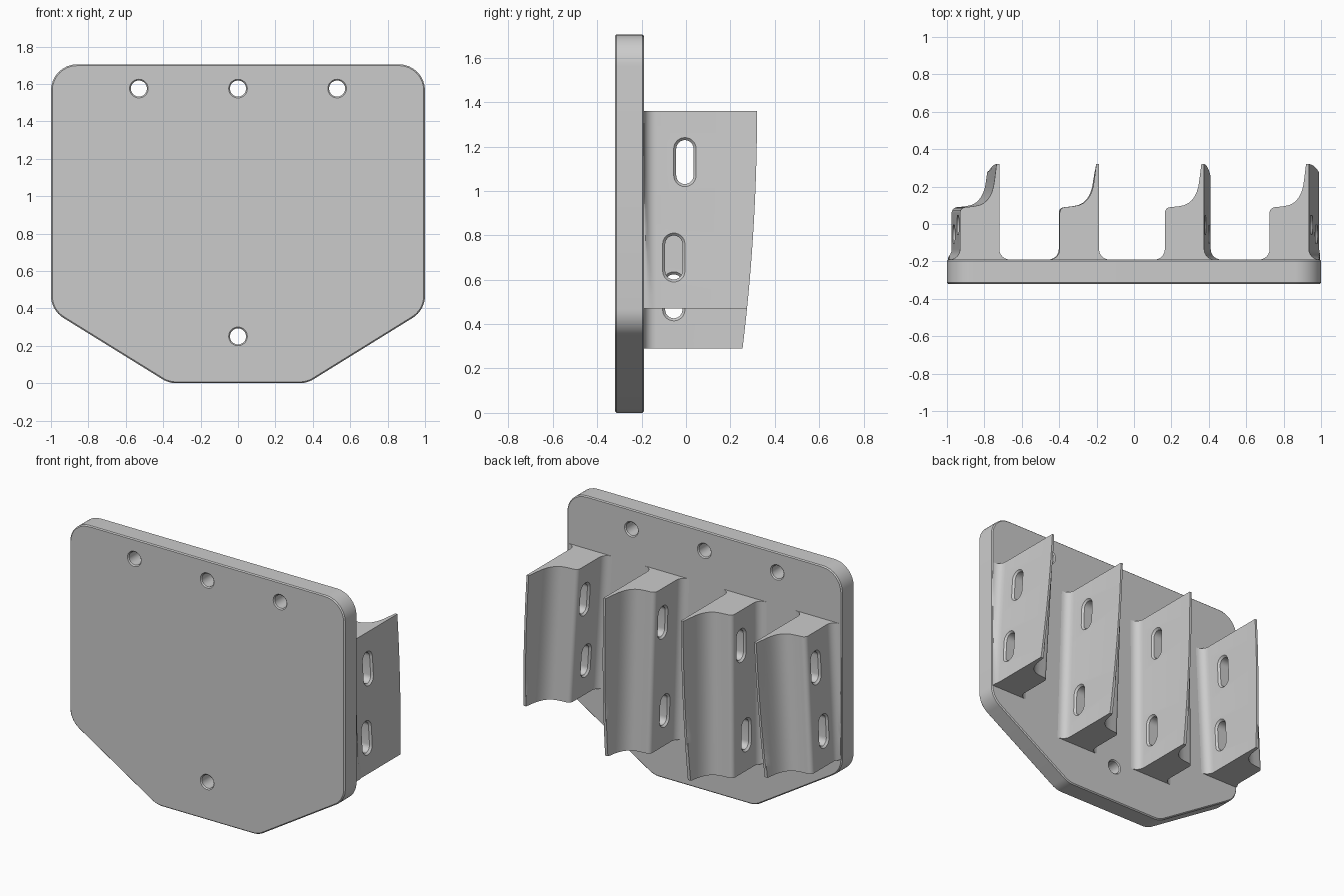
import bpy, bmesh, math
from mathutils import Vector

cube = bpy.data.objects.get("Cube")
if cube:
    bpy.data.objects.remove(cube, do_unlink=True)

grey = bpy.data.materials.new("plain grey")
grey.use_nodes = True
GREY = (0.6, 0.6, 0.6, 1)
grey.diffuse_color = GREY
grey.node_tree.nodes["Principled BSDF"].inputs["Base Color"].default_value = GREY

BACK = -0.19   # rear face of the plate
TOP = 1.36     # top of the holders


def loft(name, rings):
    """Closed solid through rings that share a point count."""
    bm = bmesh.new()
    loops = [[bm.verts.new(p) for p in ring] for ring in rings]
    n = len(loops[0])
    for a, b in zip(loops, loops[1:]):
        for i in range(n):
            j = (i + 1) % n
            bm.faces.new((a[i], a[j], b[j], b[i]))
    bm.faces.new(loops[0])
    bm.faces.new(loops[-1])
    bmesh.ops.recalc_face_normals(bm, faces=bm.faces)
    mesh = bpy.data.meshes.new(name)
    bm.to_mesh(mesh)
    bm.free()
    mesh.materials.append(grey)
    obj = bpy.data.objects.new(name, mesh)
    bpy.context.collection.objects.link(obj)
    return obj


def activate(obj):
    bpy.ops.object.select_all(action='DESELECT')
    obj.select_set(True)
    bpy.context.view_layer.objects.active = obj


def cut(obj, cutters):
    activate(obj)
    for c in cutters:
        c.hide_render = True
        mod = obj.modifiers.new("cut", 'BOOLEAN')
        mod.operation = 'DIFFERENCE'
        mod.solver = 'EXACT'
        mod.object = c
        bpy.ops.object.modifier_apply(modifier=mod.name)
        bpy.data.objects.remove(c, do_unlink=True)


def rounded(corners, r, steps=8):
    """Polygon with every corner replaced by an arc."""
    pts = [Vector((x, 0, z)) for x, z in corners]
    out = []
    for i, p in enumerate(pts):
        a = (pts[i - 1] - p).normalized()
        b = (pts[(i + 1) % len(pts)] - p).normalized()
        half = a.angle(b) / 2
        centre = p + (a + b).normalized() * r / math.sin(half)
        start = (p + a * r / math.tan(half) - centre).normalized()
        end = (p + b * r / math.tan(half) - centre).normalized()
        out += [centre + start.slerp(end, k / steps).normalized() * r for k in range(steps + 1)]
    return out


# Mounting plate with screw holes
right = [(0.37, 0), (1, 0.39), (1, 1.705)]
outline = rounded(right + [(-x, z) for x, z in reversed(right)], 0.14)
plate = loft("mounting_plate", [[(p.x, y, p.z) for p in outline] for y in (-0.32, BACK)])
holes = []
for x, z in [(-0.53, 1.575), (0, 1.575), (0.53, 1.575), (0, 0.25)]:
    ring = [(x + 0.043 * math.cos(t * math.pi / 16), z + 0.043 * math.sin(t * math.pi / 16))
            for t in range(32)]
    holes.append(loft("hole_cutter", [[(u, y, v) for u, v in ring] for y in (-0.5, 0)]))
cut(plate, holes)
bevel = plate.modifiers.new("edge", 'BEVEL')
bevel.width = 0.007
bevel.segments = 1
bevel.limit_method = 'ANGLE'
bpy.ops.object.modifier_apply(modifier=bevel.name)
bpy.ops.object.shade_smooth_by_angle(angle=math.radians(30))


# Holder cross-section, from the right foot over the tip to the left foot
def arc(cx, cy, r, a0, a1, n=6):
    return [(cx + r * math.cos(math.radians(a0 + (a1 - a0) * k / n)),
             cy + r * math.sin(math.radians(a0 + (a1 - a0) * k / n))) for k in range(n + 1)]


WIDTH = 0.21
FOOT = 0.055
profile = [(FOOT, BACK - 0.01)]
profile += arc(FOOT, BACK + FOOT, FOOT, 270, 180)
profile += [(0, 0.32), (-0.015, 0.32), (-0.02, 0.28), (-0.025, 0.24), (-0.031, 0.2),
            (-0.04, 0.17), (-0.051, 0.147), (-0.065, 0.128), (-0.083, 0.112),
            (-0.105, 0.101), (-0.14, 0.094)]
profile += arc(0.03 - WIDTH, 0.06, 0.03, 90, 180)
profile += arc(-WIDTH - FOOT, BACK + FOOT, FOOT, 0, -90)
profile += [(-WIDTH - FOOT, BACK - 0.01)]


def slot(x_at, y, z):
    """Oblong cutter that widens at both faces to leave a chamfer."""
    rings = []
    for x, r in [(-WIDTH - 0.012, 0.062), (0.012 - WIDTH, 0.039), (-0.012, 0.039), (0.012, 0.062)]:
        ends = arc(0, 0.06, r, 0, 180, 12) + arc(0, -0.06, r, 180, 360, 12)
        rings.append([(x + x_at(z + v), y + u, z + v) for u, v in ends])
    return loft("slot_cutter", rings)


def holder(name, edge, shift, bottom, low_slot):
    def x_at(z):
        return edge + shift * (TOP - z) / (TOP - bottom)
    rings = []
    for k in range(15):
        z = TOP + (bottom - TOP) * k / 14
        tip = 0.32 - 0.057 * (TOP - z) ** 2   # the lip recedes towards the bottom
        rings.append([(max(-0.995, min(0.995, x + x_at(z))), min(y, tip), z)
                      for x, y in profile])
    obj = loft(name, rings)
    cut(obj, [slot(x_at, -0.005, 1.13), slot(x_at, -0.055, low_slot)])
    activate(obj)
    bpy.ops.object.shade_smooth_by_angle(angle=math.radians(32))


# Four holders fanned outwards, the outer pair shorter
holder("outer_right_holder", -0.72, -0.045, 0.47, 0.70)
holder("inner_right_holder", -0.187, -0.005, 0.29, 0.525)
holder("inner_left_holder", 0.375, 0.035, 0.29, 0.525)
holder("outer_left_holder", 0.935, 0.055, 0.47, 0.70)
